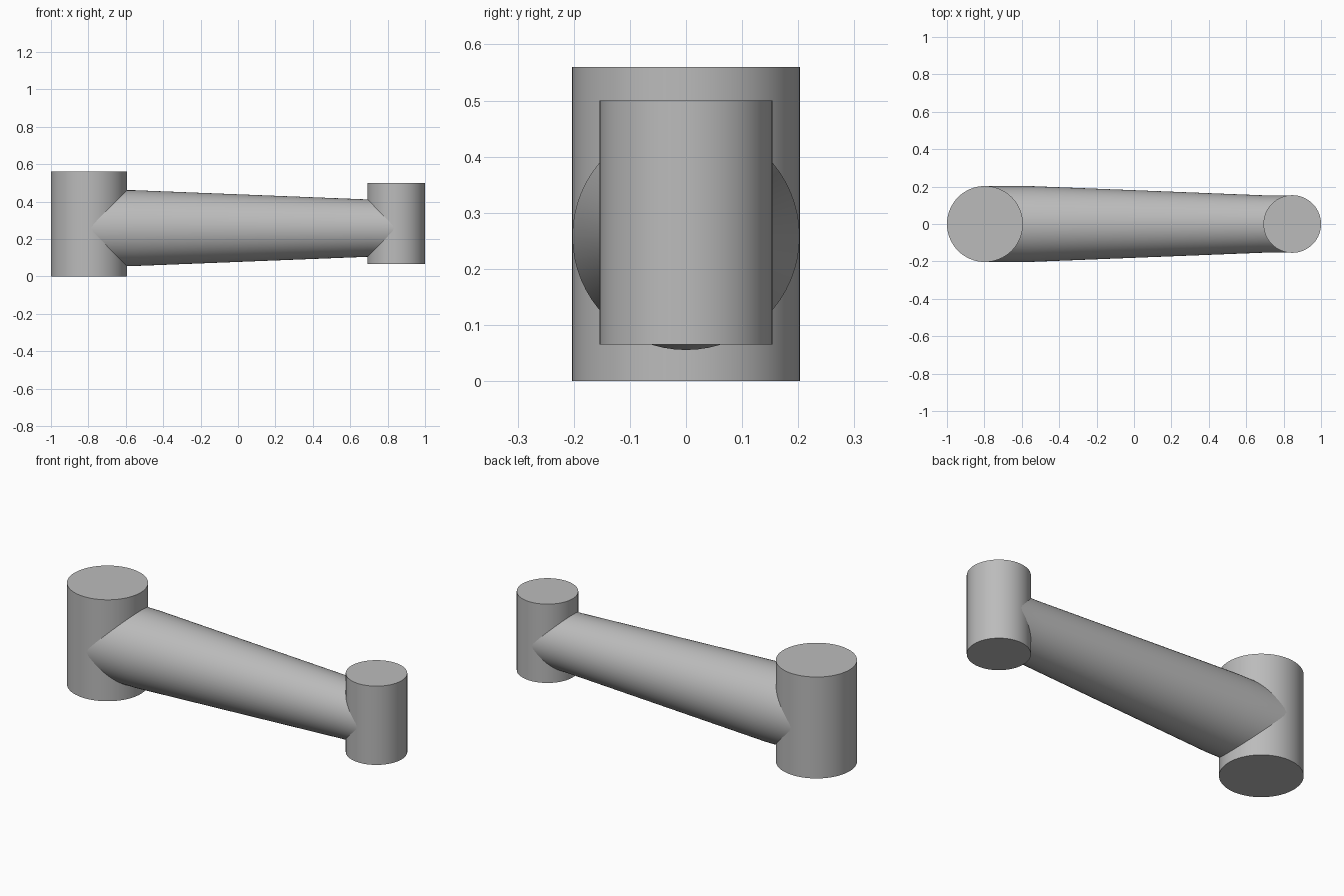
import bpy, bmesh
from math import cos, sin, tau, radians
from mathutils import Matrix

cube = bpy.data.objects.get("Cube")
if cube:
    bpy.data.objects.remove(cube, do_unlink=True)

# Plain grey metal
grey = bpy.data.materials.new("grey metal")
grey.use_nodes = True
colour = (0.5, 0.5, 0.5, 1)
grey.diffuse_color = colour
grey.node_tree.nodes["Principled BSDF"].inputs["Base Color"].default_value = colour


def turned(name, profile, place, sides=64):
    """Solid of revolution about local z from (height, radius) rings."""
    bm = bmesh.new()
    rings = [[bm.verts.new((r * cos(tau * i / sides), r * sin(tau * i / sides), h))
              for i in range(sides)] for h, r in profile]
    for low, high in zip(rings, rings[1:]):
        for i in range(sides):
            j = (i + 1) % sides
            bm.faces.new((low[i], low[j], high[j], high[i]))
    bm.faces.new(rings[0][::-1])
    bm.faces.new(rings[-1])
    bm.transform(place)
    mesh = bpy.data.meshes.new(name)
    bm.to_mesh(mesh)
    bm.free()
    mesh.materials.append(grey)
    obj = bpy.data.objects.new(name, mesh)
    bpy.context.collection.objects.link(obj)
    bpy.ops.object.select_all(action="DESELECT")
    obj.select_set(True)
    bpy.context.view_layer.objects.active = obj
    bpy.ops.object.shade_smooth_by_angle(angle=radians(30))
    return obj


big_x, big_r = -0.797, 0.203
small_x, small_r = 0.846, 0.154

# Upright end bosses
turned("large_boss", [(0, big_r), (0.56, big_r)], Matrix.Translation((big_x, 0, 0)))
turned("small_boss", [(0.065, small_r), (0.5, small_r)], Matrix.Translation((small_x, 0, 0)))

# Tapered arm joining the boss axes
along_x = Matrix.Translation((0, 0, 0.258)) @ Matrix.Rotation(radians(90), 4, "Y")
turned("tapered_arm", [(big_x, big_r - 0.0005), (-0.55, big_r - 0.0005),
                       (0.69, small_r - 0.0005), (small_x, small_r - 0.0005)], along_x)
